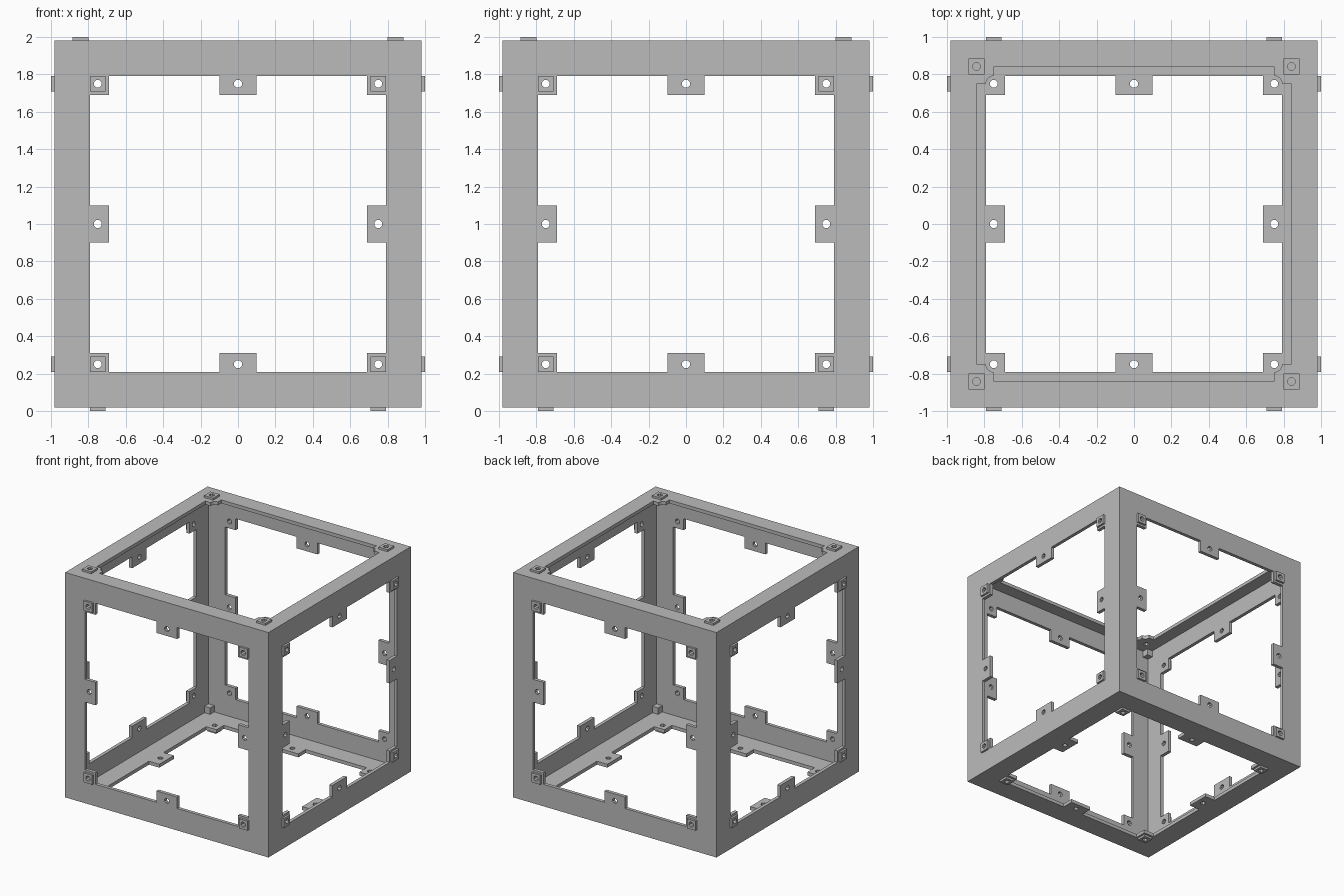
import bpy, bmesh, math
from mathutils import Matrix, Vector

cube = bpy.data.objects.get("Cube")
if cube:
    bpy.data.objects.remove(cube, do_unlink=True)

HALF, WALL, TOP = 0.982, 0.03, 1.0      # half size of shell, wall thickness, boss height
HOLE = 0.75                             # offset of the wall screw holes
LID_HOLE = 0.842                        # offset of the lid screw holes
CENTRE = Matrix.Translation((0, 0, 1))
SIGNS = (-1, 1)
CORNERS = [(sx, sy) for sx in SIGNS for sy in SIGNS]

# Orientations that turn an upward panel into each wall and the floor
LID = CENTRE
WALLS = [CENTRE @ Matrix.Rotation(math.radians(a), 4, axis)
         for a, axis in ((90, 'X'), (-90, 'X'), (180, 'X'), (90, 'Y'), (-90, 'Y'))]


def prism(bm, outline, z0, z1, matrix):
    """Extrude a flat outline between two heights, then orient it."""
    base = [bm.verts.new(matrix @ Vector((x, y, z0))) for x, y in outline]
    face = bm.faces.new(base)
    side = bmesh.ops.extrude_face_region(bm, geom=[face])
    verts = [v for v in side["geom"] if isinstance(v, bmesh.types.BMVert)]
    lift = matrix.to_3x3() @ Vector((0, 0, z1 - z0))
    bmesh.ops.translate(bm, verts=verts, vec=lift)


def square(x, y, h):
    return [(x - h, y - h), (x + h, y - h), (x + h, y + h), (x - h, y + h)]


def circle(x, y, r=0.022, n=8):
    return [(x + r * math.cos((i + 0.5) * math.tau / n),
             y + r * math.sin((i + 0.5) * math.tau / n)) for i in range(n)]


def four_sides(points):
    """Repeat one side of an outline around the square."""
    result = []
    for _ in range(4):
        result += points
        points = [(-y, x) for x, y in points]
    return result


def make_object(name, bm):
    bmesh.ops.recalc_face_normals(bm, faces=bm.faces)
    mesh = bpy.data.meshes.new(name)
    bm.to_mesh(mesh)
    bm.free()
    obj = bpy.data.objects.new(name, mesh)
    bpy.context.collection.objects.link(obj)
    return obj


def combine(target, tool, operation):
    mod = target.modifiers.new(operation.title(), 'BOOLEAN')
    mod.operation, mod.solver, mod.object = operation, 'EXACT', tool
    tool.hide_render = True
    bpy.context.view_layer.objects.active = target
    bpy.ops.object.modifier_apply(modifier=mod.name)
    bpy.data.objects.remove(tool, do_unlink=True)


# Outer shell
bm = bmesh.new()
prism(bm, square(0, 0, HALF), -HALF, HALF, CENTRE)
frame = make_object("cube_frame", bm)

# Hollow interior
bm = bmesh.new()
inner = HALF - WALL
prism(bm, square(0, 0, inner), -inner, inner, CENTRE)
combine(frame, make_object("interior_cutter", bm), 'DIFFERENCE')

# Raised square bosses and small blocks in the inner corners
bm = bmesh.new()
for sx, sy in CORNERS:
    prism(bm, square(sx * LID_HOLE, sy * LID_HOLE, 0.044), HALF - 0.01, TOP, LID)
    for wall in WALLS:
        prism(bm, square(sx * HOLE, sy * HOLE, 0.042), HALF - 0.01, TOP, wall)
    for sz in SIGNS:
        z = sz * 0.928
        prism(bm, square(sx * 0.928, sy * 0.928, 0.032), z - 0.032, z + 0.032, CENTRE)
combine(frame, make_object("bosses", bm), 'UNION')

# Openings: walls keep corner and middle tabs, the lid has notched corners
EDGE, TAB, MID = 0.79, 0.69, 0.1
wall_opening = four_sides([(TAB, -TAB), (EDGE, -TAB), (EDGE, -MID), (TAB, -MID),
                           (TAB, MID), (EDGE, MID), (EDGE, TAB)])
arc = [(HOLE + 0.042 * math.cos(i * math.pi / 12),
        HOLE + 0.042 * math.sin(i * math.pi / 12)) for i in range(7)]
lid_opening = four_sides([(0.84, -HOLE), (0.84, HOLE)] + arc)

bm = bmesh.new()
LOW, HIGH = 0.945, 1.05
prism(bm, lid_opening, LOW, HIGH, LID)
for sx, sy in CORNERS:
    prism(bm, circle(sx * LID_HOLE, sy * LID_HOLE), LOW, HIGH, LID)
for wall in WALLS:
    prism(bm, wall_opening, LOW, HIGH, wall)
    spots = CORNERS + [(0, 1), (0, -1), (1, 0), (-1, 0)]
    for sx, sy in spots:
        prism(bm, circle(sx * HOLE, sy * HOLE), LOW, HIGH, wall)
combine(frame, make_object("opening_cutter", bm), 'DIFFERENCE')

# Plain grey finish
grey = bpy.data.materials.new("grey")
grey.use_nodes = True
colour = (0.5, 0.5, 0.5, 1)
grey.diffuse_color = colour
grey.node_tree.nodes["Principled BSDF"].inputs["Base Color"].default_value = colour
frame.data.materials.clear()
frame.data.materials.append(grey)
for poly in frame.data.polygons:
    poly.material_index = 0
    poly.use_smooth = False
